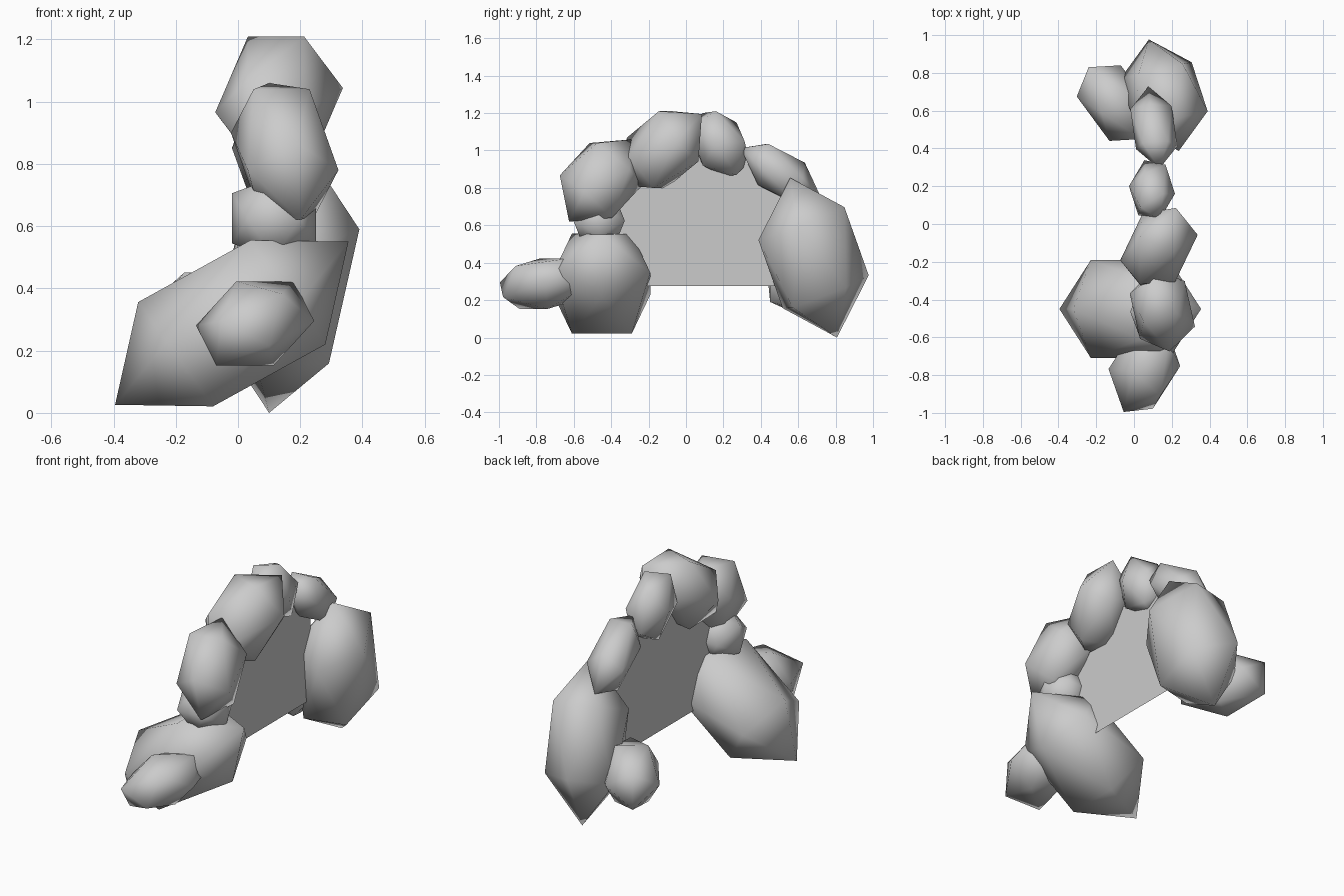
import bpy
from mathutils import Matrix, Vector

if "Cube" in bpy.data.objects:
    bpy.data.objects.remove(bpy.data.objects["Cube"])

PHI = (1 + 5 ** 0.5) / 2


def make_object(name, verts, faces, smooth):
    mesh = bpy.data.meshes.new(name)
    mesh.from_pydata(verts, [], faces)
    mesh.update()
    if smooth:
        mesh.polygons.foreach_set("use_smooth", [True] * len(faces))
    obj = bpy.data.objects.new(name, mesh)
    bpy.context.collection.objects.link(obj)
    return obj


def icosahedron():
    """Vertices from three golden rectangles; faces are triples at edge length 2."""
    v = []
    for a in (1, -1):
        for b in (PHI, -PHI):
            v += [Vector((0, a, b)), Vector((a, b, 0)), Vector((b, 0, a))]
    near = lambda i, j: abs((v[i] - v[j]).length - 2) < 0.01
    faces = []
    for i in range(12):
        for j in range(i + 1, 12):
            for k in range(j + 1, 12):
                if near(i, j) and near(j, k) and near(i, k):
                    out = (v[j] - v[i]).cross(v[k] - v[i]).dot(v[i]) > 0
                    faces.append((i, j, k) if out else (i, k, j))
    return v, faces


ICO_VERTS, ICO_FACES = icosahedron()
FACE_BASIS = Matrix(((0, 1, PHI), (0, -1, PHI), (PHI, 0, 1))).transposed().inverted()


def rock(name, centre, a, b, c):
    """Stretched icosahedron; a, b, c place the corners of one face from the centre."""
    m = Matrix((a, b, c)).transposed() @ FACE_BASIS
    verts = [Vector(centre) + m @ v for v in ICO_VERTS]
    faces = ICO_FACES if m.determinant() > 0 else [f[::-1] for f in ICO_FACES]
    make_object(name, verts, faces, True)


# front foot of the arch
rock("front_small_rock", (.055, -.76, .288), (-.06, -.02, .135), (.125, .13, .135), (.085, -.15, .095))
rock("front_base_rock", (-.02, -.45, .288), (.06, .16, .267), (.06, -.16, .267), (.375, 0, .262))
rock("front_wedge_rock", (.115, -.465, .625), (0, .085, .13), (0, -.085, .13), (.135, 0, .08))

# stones over the span
rock("front_shoulder_rock", (.15, -.455, .84), (-.05, .17, .22), (.08, -.02, .20), (-.10, -.06, .20))
rock("crown_front_rock", (.132, -.125, 1.005), (.08, -.02, .205), (-.10, .05, .205), (.09, .21, .19))
rock("crown_back_rock", (.095, .18, 1.035), (-.06, -.09, .165), (.06, -.02, .175), (-.04, .09, .115))
rock("back_shoulder_rock", (.105, .51, .875), (-.06, -.08, .16), (.075, -.07, .16), (-.02, .125, .06))

# back foot of the arch
rock("back_base_rock", (.158, .682, .427), (.058, -.125, .427), (.10, .165, .27), (.232, -.085, .163))
rock("back_small_rock", (-.10, .64, .29), (-.14, .19, .10), (-.14, .19, -.10), (.03, .20, 0))

# thin sheet filling the opening
outline = [(-.38, .275), (.52, .275), (.52, .76), (.30, .97), (-.10, .97), (-.38, .78)]
make_object("portal_sheet", [(.10, y, z) for y, z in outline], [tuple(range(6))], False)
